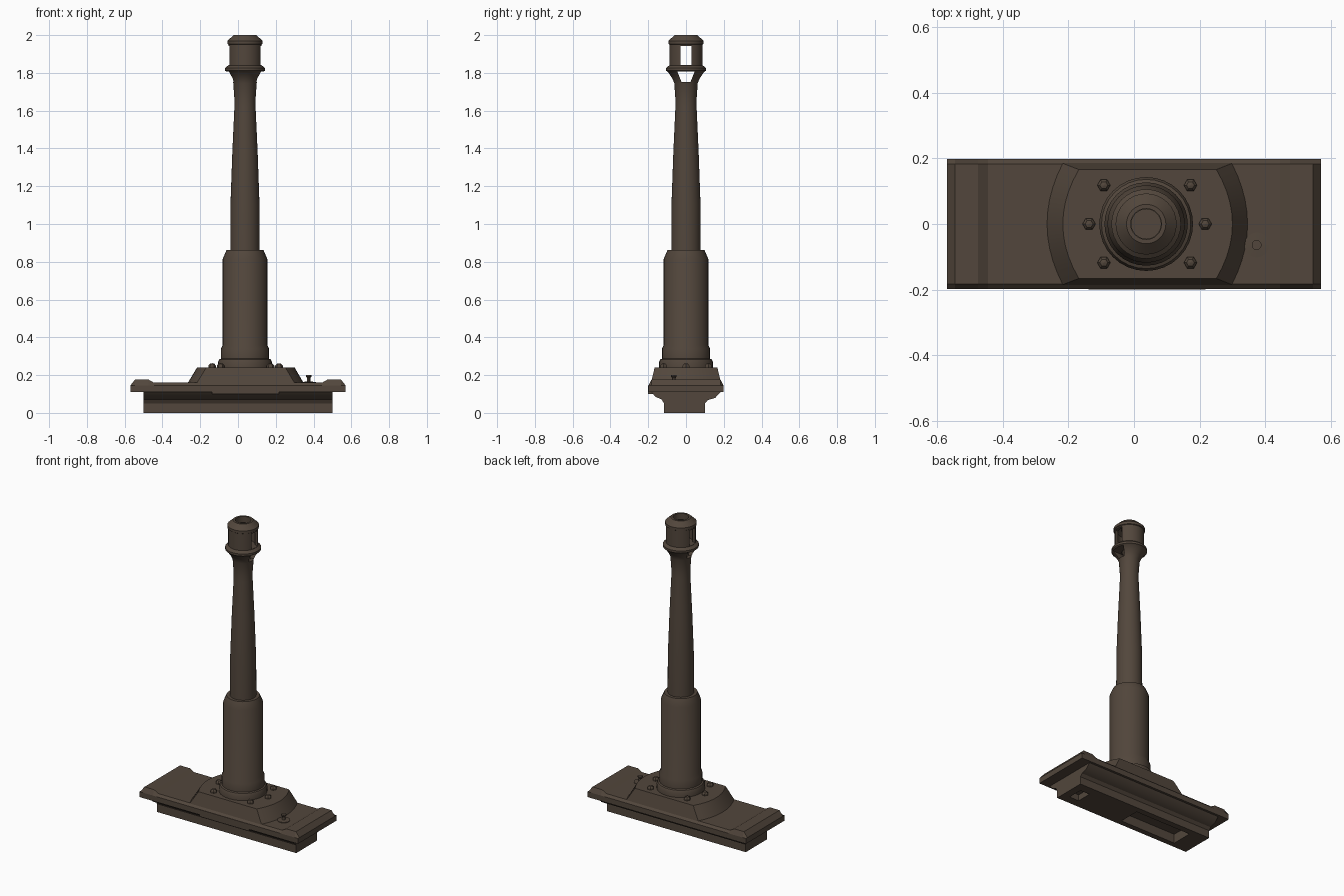
import bpy, bmesh, math

old = bpy.data.objects.get("Cube")
if old:
    bpy.data.objects.remove(old, do_unlink=True)

# Single dark brown paint
paint = bpy.data.materials.new("dark_brown_paint")
paint.use_nodes = True
BROWN = (0.085, 0.062, 0.045, 1)
paint.diffuse_color = BROWN
paint.node_tree.nodes["Principled BSDF"].inputs["Base Color"].default_value = BROWN
AXIS_X = 0.037


def finish(bm, name):
    bmesh.ops.remove_doubles(bm, verts=bm.verts, dist=1e-5)
    bmesh.ops.recalc_face_normals(bm, faces=bm.faces)
    mesh = bpy.data.meshes.new(name)
    bm.to_mesh(mesh)
    bm.free()
    mesh.materials.append(paint)
    obj = bpy.data.objects.new(name, mesh)
    bpy.context.collection.objects.link(obj)
    return obj


def loft(name, sections):
    """Skin a list of matching closed point loops and cap both ends."""
    bm = bmesh.new()
    rings = [[bm.verts.new(p) for p in s] for s in sections]
    n = len(rings[0])
    for a, b in zip(rings, rings[1:]):
        for i in range(n):
            j = (i + 1) % n
            bm.faces.new((a[i], a[j], b[j], b[i]))
    bm.faces.new(rings[0][::-1])
    bm.faces.new(rings[-1])
    return finish(bm, name)


def along_x(name, profile, x0, x1):
    return loft(name, [[(x, y, z) for y, z in profile] for x in (x0, x1)])


def box(name, x0, x1, y0, y1, z0, z1):
    return along_x(name, [(y0, z0), (y1, z0), (y1, z1), (y0, z1)], x0, x1)


def lathe(name, profile, x=AXIS_X, y=0, steps=32):
    """Turn an (r, z) profile about a vertical axis."""
    bm = bmesh.new()
    vs = [bm.verts.new((x + r, y, z)) for r, z in profile]
    es = [bm.edges.new(pair) for pair in zip(vs, vs[1:])]
    bmesh.ops.spin(bm, geom=vs + es, cent=(x, y, 0), axis=(0, 0, 1),
                   angle=2 * math.pi, steps=steps)
    return finish(bm, name)


def cut(obj, cutter):
    mod = obj.modifiers.new("cut", 'BOOLEAN')
    mod.operation = 'DIFFERENCE'
    mod.solver = 'EXACT'
    mod.object = cutter
    bpy.context.view_layer.objects.active = obj
    bpy.ops.object.modifier_apply(modifier=mod.name)
    bpy.data.objects.remove(cutter, do_unlink=True)


def smooth(obj, angle=30):
    bpy.ops.object.select_all(action='DESELECT')
    obj.select_set(True)
    bpy.context.view_layer.objects.active = obj
    bpy.ops.object.shade_smooth_by_angle(angle=math.radians(angle))


# Lower block with coved flanks and pockets underneath
right_side = [(0.10, 0), (0.10, 0.05), (0.115, 0.067), (0.155, 0.08), (0.185, 0.112)]
left_side = [(-0.185, 0.112), (-0.16, 0.084), (-0.13, 0.072), (-0.116, 0.05), (-0.116, 0)]
base_block = along_x("base_block", right_side + left_side, -0.5, 0.5)
cut(base_block, box("pocket_cutter", -0.38, 0.03, -0.08, 0.06, -0.1, 0.06))
cut(base_block, box("pocket_cutter", 0.38, 0.45, -0.06, 0.04, -0.1, 0.04))
smooth(base_block)

# Base plate with chamfered edges and raised ends
half = [(0.57, 0.145), (0.545, 0.177), (0.475, 0.177), (0.445, 0.16)]
stations = [(-x, h) for x, h in half] + half[::-1]
loft("base_plate", [[(x, -0.198, 0.11), (x, 0.198, 0.11), (x, 0.198, 0.145),
                     (x, 0.183, h), (x, -0.183, h), (x, -0.198, 0.145)]
                    for x, h in stations])
box("front_lip", -0.138, 0.218, -0.2, -0.15, 0.1, 0.145)


# Mantlet: sloped slab with bowed ends
def bowed(left, right, bow, y_half, z, n=10):
    ts = [-1 + 2 * i / n for i in range(n + 1)]
    ends = [(right - bow * t * t, y_half * t, z) for t in ts]
    return ends + [(left + bow * t * t, y_half * t, z) for t in reversed(ts)]


mantlet = loft("mantlet", [bowed(-0.268, 0.349, 0.048, 0.186, 0.155),
                           bowed(-0.217, 0.300, 0.049, 0.166, 0.24)])
smooth(mantlet)

# Ring of bolts with domed tops
for i, (dx, y) in enumerate([(sx * a, b) for sx in (-1, 1)
                             for a, b in ((0.132, 0.118), (0.177, 0), (0.132, -0.118))]):
    lathe(f"bolt_{i + 1}", [(0, 0.235), (0.02, 0.235), (0.02, 0.25),
                            (0.012, 0.26), (0, 0.263)], AXIS_X + 0.003 + dx, y, 6)

# Collar and thick recoil sleeve
sleeve = lathe("recoil_sleeve", [
    (0, 0.235), (0.143, 0.235), (0.143, 0.268), (0.136, 0.283), (0.127, 0.287),
    (0.127, 0.34), (0.118, 0.36), (0.118, 0.815), (0.098, 0.862), (0, 0.862)])
smooth(sleeve)

# Tapered barrel, hollow at the muzzle
barrel = lathe("barrel", [
    (0, 0.85), (0.078, 0.85), (0.077, 1.1), (0.067, 1.38), (0.056, 1.62),
    (0.056, 1.66), (0.062, 1.745), (0.072, 1.77), (0.098, 1.808),
    (0.106, 1.812), (0.106, 1.826), (0.088, 1.84), (0.088, 1.95), (0.093, 1.953),
    (0.093, 1.97), (0.06, 2.0), (0.047, 2.0), (0.047, 1.96), (0.07, 1.945),
    (0.07, 1.84), (0.045, 1.84), (0.045, 1.2), (0, 1.2)])
# Muzzle brake ports through both sides
cut(barrel, box("port_cutter", -0.3, 0.3, -0.03, 0.03, 1.842, 1.943))
cut(barrel, along_x("port_cutter", [(-0.024, 1.752), (0.024, 1.752),
                                    (0.046, 1.807), (-0.046, 1.807)], -0.3, 0.3))
smooth(barrel)

# Small pin on a disc beside the mantlet
lathe("pin_disc", [(0, 0.155), (0.038, 0.155), (0.038, 0.164), (0, 0.166)], 0.374, -0.064, 24)
pin = lathe("pin", [(0, 0.16), (0.009, 0.16), (0.009, 0.185), (0.015, 0.192),
                    (0.015, 0.2), (0, 0.2)], 0.374, -0.064, 12)
smooth(pin)
